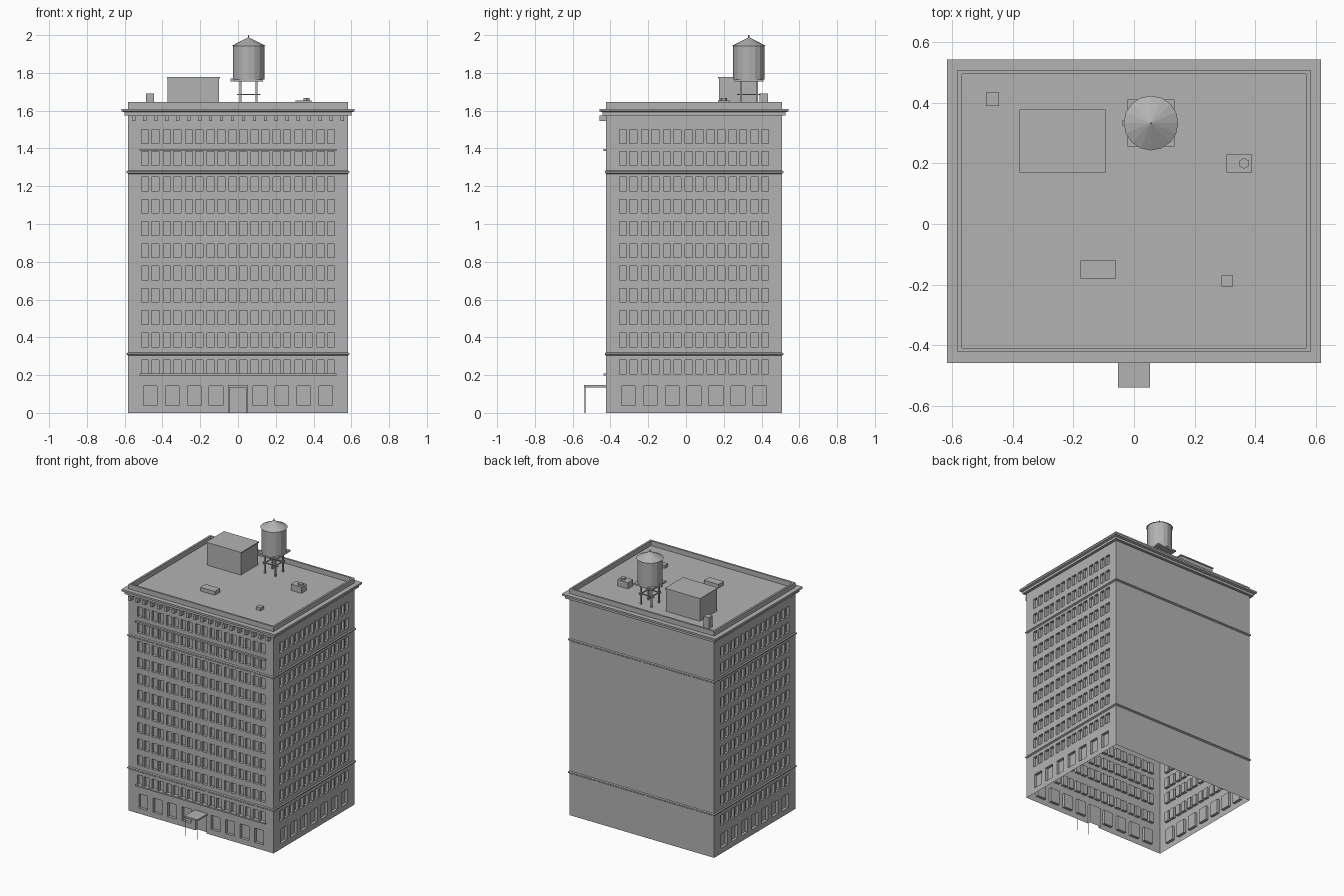
import bpy
import bmesh
from math import pi
from mathutils import Vector, Matrix

old = bpy.data.objects.get("Cube")
if old:
    bpy.data.objects.remove(old, do_unlink=True)

# Single stone colour
stone = bpy.data.materials.new("grey stone")
stone.use_nodes = True
GREY = (0.45, 0.45, 0.45, 1)
stone.diffuse_color = GREY
stone.node_tree.nodes["Principled BSDF"].inputs["Base Color"].default_value = GREY

HX, HY, CY = 0.582, 0.4655, 0.0425      # half sizes and y centre of the block
FRONT = CY - HY
PITCH = 0.1163                          # bay spacing
WALL_TOP, ROOF = 1.575, 1.61


def finish(name, bm):
    mesh = bpy.data.meshes.new(name)
    bm.to_mesh(mesh)
    bm.free()
    mesh.materials.append(stone)
    ob = bpy.data.objects.new(name, mesh)
    bpy.context.collection.objects.link(ob)
    return ob


def add_box(bm, x, y, z):
    """Box from (low, high) pairs."""
    size = [b - a for a, b in (x, y, z)]
    mid = [(a + b) / 2 for a, b in (x, y, z)]
    bmesh.ops.create_cube(bm, size=1, matrix=Matrix.LocRotScale(Vector(mid), None, Vector(size)))


def box(name, x, y, z):
    bm = bmesh.new()
    add_box(bm, x, y, z)
    return finish(name, bm)


def drum(name, x, y, z0, z1, r0, r1, sides):
    bm = bmesh.new()
    bmesh.ops.create_cone(bm, cap_ends=True, segments=sides, radius1=r0, radius2=r1,
                          depth=z1 - z0, matrix=Matrix.Translation((x, y, (z0 + z1) / 2)))
    return finish(name, bm)


def sweep(name, profile, cap=False):
    """Run an (offset, z) profile around the block's rectangle."""
    bm = bmesh.new()
    rings = []
    for off, z in profile:
        rings.append([bm.verts.new((sx * (HX + off), CY + sy * (HY + off), z))
                      for sx, sy in ((-1, -1), (1, -1), (1, 1), (-1, 1))])
    for a, b in zip(rings, rings[1:]):
        for i in range(4):
            j = (i + 1) % 4
            bm.faces.new((a[i], a[j], b[j], b[i]))
    if cap:
        bm.faces.new(rings[-1])
    return finish(name, bm)


def wall(name, centre, along, half, rows, depth=0.02):
    """Wall sheet with recessed openings; a row is (bottom, top, openings),
    an opening is (left, right, sill height)."""
    bm = bmesh.new()
    along = Vector(along)
    inward = -along.cross(Vector((0, 0, 1)))

    def quad(*pts):
        bm.faces.new([bm.verts.new(Vector(centre) + along * u + inward * d + Vector((0, 0, z)))
                      for u, z, d in pts])

    def panel(u0, u1, z0, z1, d=0):
        if u1 - u0 > 1e-5 and z1 - z0 > 1e-5:
            quad((u0, z0, d), (u1, z0, d), (u1, z1, d), (u0, z1, d))

    level = 0
    for z0, z1, openings in rows:
        panel(-half, half, level, z0)
        edge = -half
        for a, b, sill in openings:
            panel(edge, a, z0, z1)
            panel(a, b, z0, sill)
            panel(a, b, sill, z1, depth)
            quad((a, sill, 0), (a, sill, depth), (a, z1, depth), (a, z1, 0))
            quad((b, sill, depth), (b, sill, 0), (b, z1, 0), (b, z1, depth))
            quad((a, z1, 0), (a, z1, depth), (b, z1, depth), (b, z1, 0))
            if sill > 0:
                quad((a, sill, 0), (b, sill, 0), (b, sill, depth), (a, sill, depth))
            edge = b
        panel(edge, half, z0, z1)
        level = z1
    panel(-half, half, level, WALL_TOP)
    bmesh.ops.remove_doubles(bm, verts=bm.verts, dist=1e-5)
    return finish(name, bm)


# Window layout: large ground floor openings, then paired windows
floors = [0.206] + [0.35 + 0.118 * i for i in range(8)] + [1.311, 1.427]


def window_rows(bays, door=False):
    mids = [(i - (bays - 1) / 2) * PITCH for i in range(bays)]
    ground = [(m - 0.045, m + 0.045, 0) if door and abs(m) < 0.01
              else (m - 0.036, m + 0.036, 0.04) for m in mids]
    rows = [(0, 0.143, ground)]
    for z in floors:
        rows.append((z, z + 0.073, [(m + s * 0.027 - 0.0195, m + s * 0.027 + 0.0195, z)
                                    for m in mids for s in (-1, 1)]))
    return rows


# Four walls, open at the bottom
wall("front_wall", (0, FRONT, 0), (1, 0, 0), HX, window_rows(9, door=True))
wall("left_side_wall", (HX, CY, 0), (0, 1, 0), HY, window_rows(7))
wall("right_side_wall", (-HX, CY, 0), (0, -1, 0), HY, window_rows(7))
wall("back_wall", (0, CY + HY, 0), (-1, 0, 0), HX, [])

# Stepped cornice, parapet and roof deck in one sweep
sweep("cornice_and_roof", [(0, WALL_TOP), (0.02, WALL_TOP), (0.02, 1.592), (0.035, 1.597),
                           (0.035, ROOF), (0, ROOF), (0, 1.645), (-0.014, 1.645),
                           (-0.014, ROOF)], cap=True)

# Thin belts around the block
for name, z in (("lower_belt", 0.312), ("upper_belt", 1.275)):
    sweep(name, [(0, z - 0.009), (0.007, z - 0.004), (0.007, z + 0.004), (0, z + 0.009)])

# Front ledges and cornice brackets
box("lower_ledge", (-0.522, 0.522), (FRONT - 0.013, FRONT), (0.199, 0.209))
box("upper_ledge", (-0.522, 0.522), (FRONT - 0.015, FRONT), (1.386, 1.398))
bm = bmesh.new()
for i in range(20):
    x = (i - 9.5) * PITCH / 2
    add_box(bm, (x - 0.009, x + 0.009), (FRONT - 0.035, FRONT), (1.545, WALL_TOP))
finish("cornice_brackets", bm)

# Entrance canopy on thin posts
box("entrance_canopy", (-0.052, 0.052), (-0.54, FRONT), (0.135, 0.147))
for side, x in (("left", 0.048), ("right", -0.048)):
    drum(side + "_canopy_post", x, -0.535, 0, 0.135, 0.002, 0.002, 6)

# Roof house with thin lid, chimney, vents and hatch
box("roof_house", (-0.372, -0.1), (0.175, 0.372), (ROOF, 1.77))
box("roof_house_lid", (-0.377, -0.094), (0.17, 0.377), (1.77, 1.778))
box("chimney", (-0.488, -0.445), (0.39, 0.433), (ROOF, 1.69))
box("vent_box", (0.305, 0.39), (0.17, 0.23), (ROOF, 1.655))
drum("vent_cap", 0.363, 0.2, 1.655, 1.667, 0.018, 0.018, 6)
box("skylight", (-0.177, -0.06), (-0.18, -0.12), (ROOF, 1.637))
box("small_vent", (0.289, 0.327), (-0.207, -0.17), (ROOF, 1.632))

# Water tank on a braced stand
TX, TY = 0.056, 0.333
drum("tank_barrel", TX, TY, 1.765, 1.945, 0.083, 0.083, 16)
drum("tank_roof", TX, TY, 1.943, 1.987, 0.09, 0.004, 16)
drum("tank_finial", TX, TY, 1.98, 2.0, 0.004, 0.004, 6)
box("tank_platform", (TX - 0.0775, TX + 0.0775), (TY - 0.0775, TY + 0.0775), (1.755, 1.766))
box("tank_pipe", (TX - 0.096, TX - 0.08), (TY - 0.008, TY + 0.008), (1.755, 1.77))
legs, braces = bmesh.new(), bmesh.new()
for s in (-0.042, 0.042):
    for t in (-0.042, 0.042):
        add_box(legs, (TX + s - 0.005, TX + s + 0.005), (TY + t - 0.005, TY + t + 0.005),
                (ROOF, 1.756))
    add_box(braces, (TX - 0.062, TX + 0.062), (TY + s - 0.003, TY + s + 0.003), (1.683, 1.689))
    add_box(braces, (TX + s - 0.003, TX + s + 0.003), (TY - 0.062, TY + 0.062), (1.683, 1.689))
finish("tank_legs", legs)
finish("tank_braces", braces)
